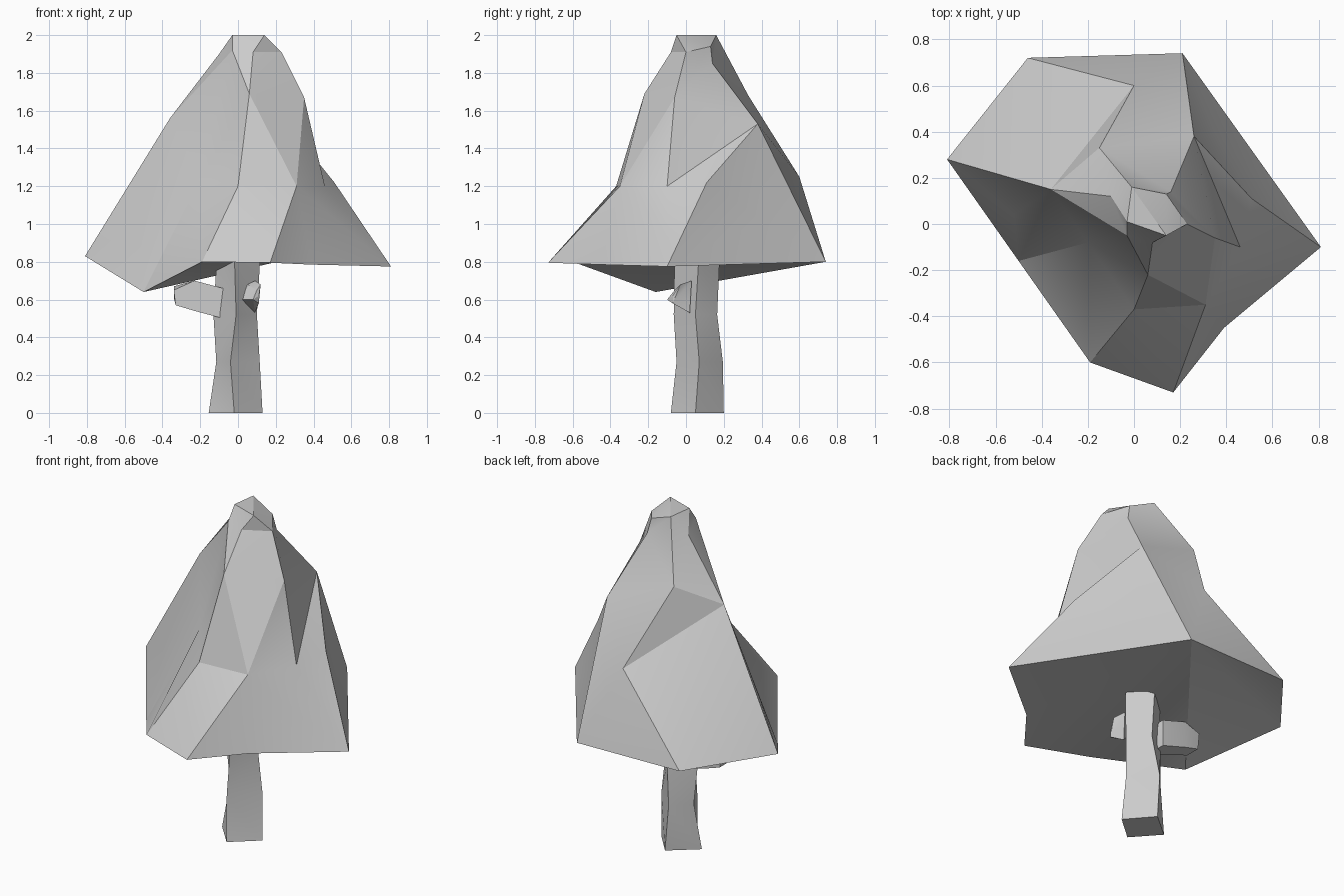
import bpy, bmesh, math

if "Cube" in bpy.data.objects:
    bpy.data.objects.remove(bpy.data.objects["Cube"])

def loft(name, rings, steps, bottom, top, extra=(), patches=()):
    """Triangulate between rings; each step advances the lower (L) or upper (U) ring.
    Lower-case steps leave a hole, which patches fill (ring, index) by (ring, index).
    Ends are fanned to a new point, or to one of the ring's own corners."""
    bm = bmesh.new()
    rs = [[bm.verts.new(p) for p in r] for r in rings]
    for low, up, walk in zip(rs, rs[1:], steps):
        i = j = 0
        for s in walk:
            a, b = low[i % len(low)], up[j % len(up)]
            if s in "Ll":
                i += 1
                c = low[i % len(low)]
            else:
                j += 1
                c = up[j % len(up)]
            if s.isupper():
                bm.faces.new((a, c, b))
    for ring, tip in ((rs[0], bottom), (rs[-1], top)):
        c = ring[tip] if isinstance(tip, int) else bm.verts.new(tip)
        for k in range(len(ring)):
            if c not in (ring[k - 1], ring[k]):
                bm.faces.new((ring[k - 1], ring[k], c))
    rs.append([bm.verts.new(p) for p in extra])
    for tri in patches:
        bm.faces.new([rs[r][k] for r, k in tri])
    bmesh.ops.recalc_face_normals(bm, faces=bm.faces[:])
    me = bpy.data.meshes.new(name)
    bm.to_mesh(me)
    bm.free()
    ob = bpy.data.objects.new(name, me)
    bpy.context.collection.objects.link(ob)
    bpy.ops.object.select_all(action='DESELECT')
    ob.select_set(True)
    bpy.context.view_layer.objects.active = ob
    bpy.ops.object.shade_smooth_by_angle(angle=math.radians(25))
    return ob

# Foliage: hem, middle, shoulder and crown rings
hem = [(.81, -.10, .775), (.21, .74, .80), (-.46, .72, .80), (-.81, .28, .83),
       (-.50, -.16, .64), (-.19, -.60, .80), (.17, -.73, .795), (.39, -.45, .785)]
middle = [(.26, .38, 1.53), (0, .60, 1.25), (-.36, .15, 1.56),
          (-.20, -.08, 1.24), (0, -.37, 1.20), (.31, -.35, 1.20), (.46, -.10, 1.20)]
shoulder = [(.35, -.06, 1.67), (.16, .14, 1.85), (-.15, .33, 1.68),
            (-.10, .12, 1.90), (-.03, -.05, 1.92), (.06, -.22, 1.69)]
crown = [(.23, 0, 1.91), (.14, .13, 1.94), (-.01, .16, 2.0),
         (-.03, .01, 2.0), (.08, -.08, 1.91)]
# Extra corners: right bulge, right dent, left dent
extra = [(.51, .11, 1.22), (.35, .40, 1.02), (-.52, .04, 1.0)]
patches = [((0, 0), (0, 1), (4, 1)), ((0, 1), (1, 0), (4, 1)),
           ((1, 0), (4, 0), (4, 1)), ((4, 0), (0, 0), (4, 1)),
           ((1, 0), (1, 6), (4, 0)), ((1, 6), (0, 0), (4, 0)),
           ((1, 2), (0, 3), (4, 2)), ((0, 3), (0, 4), (4, 2)),
           ((0, 4), (1, 2), (4, 2))]
loft("foliage", [hem, middle, shoulder, crown],
     ["lULULlULULULLUu", "UULLUULULLULL", "ULULLULULUL"],
     1, (.14, -.05, 2.0), extra, patches)

# Trunk: four-sided, slightly irregular
def trunk_ring(z, x0, x1, y0, y1, cx, cy):
    return [(cx, y0, z), (x1, cy, z), (cx + .02, y1, z), (x0, cy + .02, z)]

trunk = [trunk_ring(0, -.155, .13, -.08, .20, -.02, .05),
         trunk_ring(.27, -.115, .115, -.05, .195, -.04, .07),
         trunk_ring(.52, -.13, .10, -.065, .165, -.01, .05),
         trunk_ring(.86, -.11, .12, -.06, .18, -.02, .07)]
loft("trunk", trunk, ["LULULULU", "ULULULUL", "LULULULU"],
     (-.015, .06, 0), (0, .06, .86))

# Broken branch on the left, turning up at its end
branch = [[(-.08, y, z) for y, z in ((.03, .50), (.15, .50), (.15, .66), (.03, .66))],
          [(-.23, y, z) for y, z in ((.05, .54), (.16, .54), (.16, .70), (.05, .70))],
          [(-.33, .06, .57), (-.33, .15, .57), (-.34, .15, .67), (-.34, .06, .65)]]
loft("left_branch", branch, ["LULULULU"] * 2, (-.06, .08, .58), (-.34, .10, .61))

# Short stub on the front right
stub = [[(.02, -.02, .60), (.09, .02, .53), (.09, .03, .70), (.05, 0, .68)],
        [(.08, -.10, .60), (.11, -.07, .58), (.12, -.03, .68), (.10, -.06, .65)]]
loft("right_stub", stub, ["LULULULU"], (.05, .01, .63), (.11, -.07, .62))
